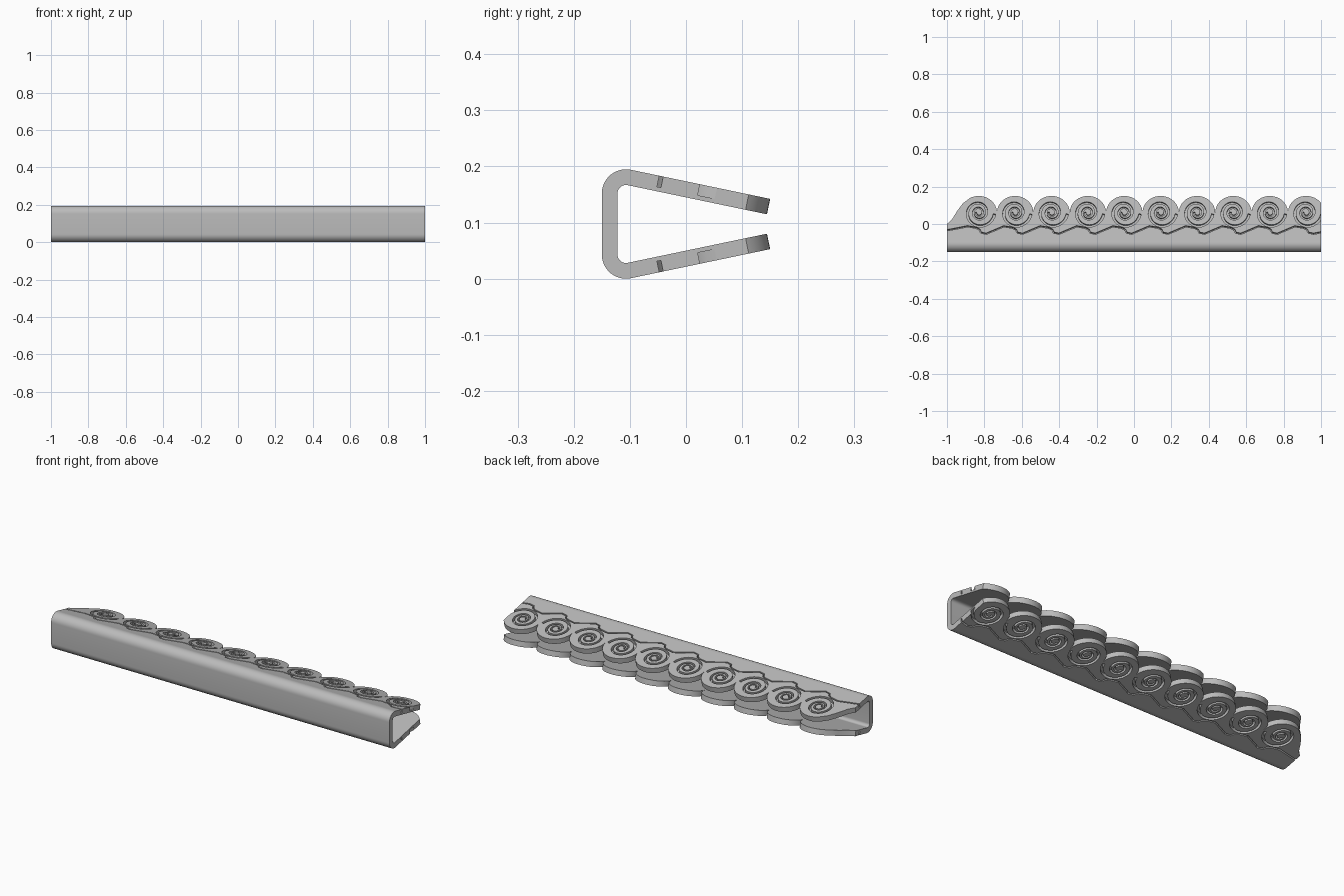
import bpy, bmesh, math
from mathutils import Vector

cube = bpy.data.objects.get("Cube")
if cube:
    bpy.data.objects.remove(cube, do_unlink=True)

TILT = math.radians(11.8)      # inward lean of each flange
THICK, BEND = 0.028, 0.043     # sheet thickness, outer bend radius
BEND_Y, BEND_Z, MID = -0.107, 0.152, 0.0975
DEPTH = 0.02                   # engraving depth
PITCH, CURL_Y = 0.1945, 0.06
CENTRES = [-0.83 + PITCH * i for i in range(10)]
RX, RY = PITCH / 2, 0.09

metal = bpy.data.materials.new("grey metal")
metal.use_nodes = True
GREY = (0.5, 0.5, 0.5, 1)
metal.diffuse_color = GREY
metal.node_tree.nodes["Principled BSDF"].inputs["Base Color"].default_value = GREY


def prism(bm, lower, upper):
    """Closed solid between two matching outlines."""
    a = [bm.verts.new(p) for p in lower]
    b = [bm.verts.new(p) for p in upper]
    bm.faces.new(a)
    bm.faces.new(b[::-1])
    for i in range(len(a)):
        j = (i + 1) % len(a)
        bm.faces.new((a[i], b[i], b[j], a[j]))


def finish(bm, name):
    bmesh.ops.recalc_face_normals(bm, faces=bm.faces)
    mesh = bpy.data.meshes.new(name)
    bm.to_mesh(mesh)
    bm.free()
    mesh.materials.append(metal)
    obj = bpy.data.objects.new(name, mesh)
    bpy.context.collection.objects.link(obj)
    return obj


def activate(obj):
    bpy.ops.object.select_all(action='DESELECT')
    obj.select_set(True)
    bpy.context.view_layer.objects.active = obj


def smooth(obj):
    activate(obj)
    bpy.ops.object.shade_smooth_by_angle(angle=math.radians(30))


def on_flange(x, y, depth, side):
    """Point under the outer flange face; side 1 is upper, -1 lower."""
    y0 = BEND_Y + BEND * math.sin(TILT)
    z = BEND_Z + BEND * math.cos(TILT) - (y - y0) * math.tan(TILT)
    y -= depth * math.sin(TILT)
    z -= depth * math.cos(TILT)
    return (x, y, MID + side * (z - MID))


def ribbon(points, widths):
    """Outline of a band along a path."""
    pts = [Vector(p) for p in points]
    left, right = [], []
    for i, p in enumerate(pts):
        t = (pts[min(i + 1, len(pts) - 1)] - pts[max(i - 1, 0)]).normalized()
        n = Vector((-t.y, t.x)) * widths[i] / 2
        left.append(p + n)
        right.append(p - n)
    return left + right[::-1]


def spiral(c):
    pts, widths = [], []
    steps = 70
    for i in range(steps + 1):
        a = 5.0 * math.pi * i / steps
        r = 0.085 * math.exp(-0.113 * a)
        pts.append((c + r * math.cos(a + 0.1), CURL_Y + 0.002 - r * math.sin(a + 0.1)))
        widths.append(0.013 - 0.006 * i / steps)
    return ribbon(pts, widths)


def wave_line():
    pts = [(-1.02, -0.037), (-0.95, -0.024)]
    for c in CENTRES:
        pts += [(c - 0.06, -0.012), (c - 0.015, -0.02), (c + 0.005, -0.03),
                (c + 0.012, -0.046), (c + 0.04, -0.052)]
    pts += [(1.02, -0.04)]
    return ribbon(pts, [0.007] * len(pts))


def crest_outline():
    start = BEND_Y + BEND * math.sin(TILT)
    pts = [(-1, start), (-1, 0.0), (-0.975, 0.022), (-0.945, 0.07), (-0.915, 0.11)]
    for k, c in enumerate(CENTRES):
        for i in range(25):
            a = math.pi * (1 - i / 24)
            x, y = c + RX * math.cos(a), CURL_Y + RY * math.sin(a)
            if (k == 0 and a > 2.2) or x > 0.998 or (k and i == 0):
                continue
            pts.append((x, y))
    edge = (1 - CENTRES[-1]) / RX
    pts += [(1, CURL_Y + RY * math.sqrt(1 - edge * edge)), (1, start)]
    return pts


# Wall with its two rounded bends
section = []
for radius, order in ((BEND, 1), (BEND - THICK, -1)):
    arc = []
    for i in range(13):
        a = math.pi / 2 - TILT + (math.pi / 2 + TILT) * i / 12
        arc.append((BEND_Y + radius * math.cos(a), BEND_Z + radius * math.sin(a)))
    arc += [(y, 2 * MID - z) for y, z in arc[::-1]]
    section += arc[::order]
bm = bmesh.new()
prism(bm, [(-1, y, z) for y, z in section], [(1, y, z) for y, z in section])
smooth(finish(bm, "channel_wall"))

# Scalloped flanges with engraved curls and wave line
grooves = [spiral(c) for c in CENTRES] + [wave_line()]
for side, name in ((1, "upper_flange"), (-1, "lower_flange")):
    bm = bmesh.new()
    crest = crest_outline()
    prism(bm, [on_flange(x, y, THICK, side) for x, y in crest],
          [on_flange(x, y, 0, side) for x, y in crest])
    flange = finish(bm, name)
    bm = bmesh.new()
    for g in grooves:
        prism(bm, [on_flange(x, y, DEPTH, side) for x, y in g],
              [on_flange(x, y, -0.01, side) for x, y in g])
    cutter = finish(bm, name + "_cutter")
    cutter.hide_render = True
    cut = flange.modifiers.new("engraving", 'BOOLEAN')
    cut.operation = 'DIFFERENCE'
    cut.solver = 'EXACT'
    cut.object = cutter
    activate(flange)
    bpy.ops.object.modifier_apply(modifier=cut.name)
    bpy.data.objects.remove(cutter, do_unlink=True)
    smooth(flange)
